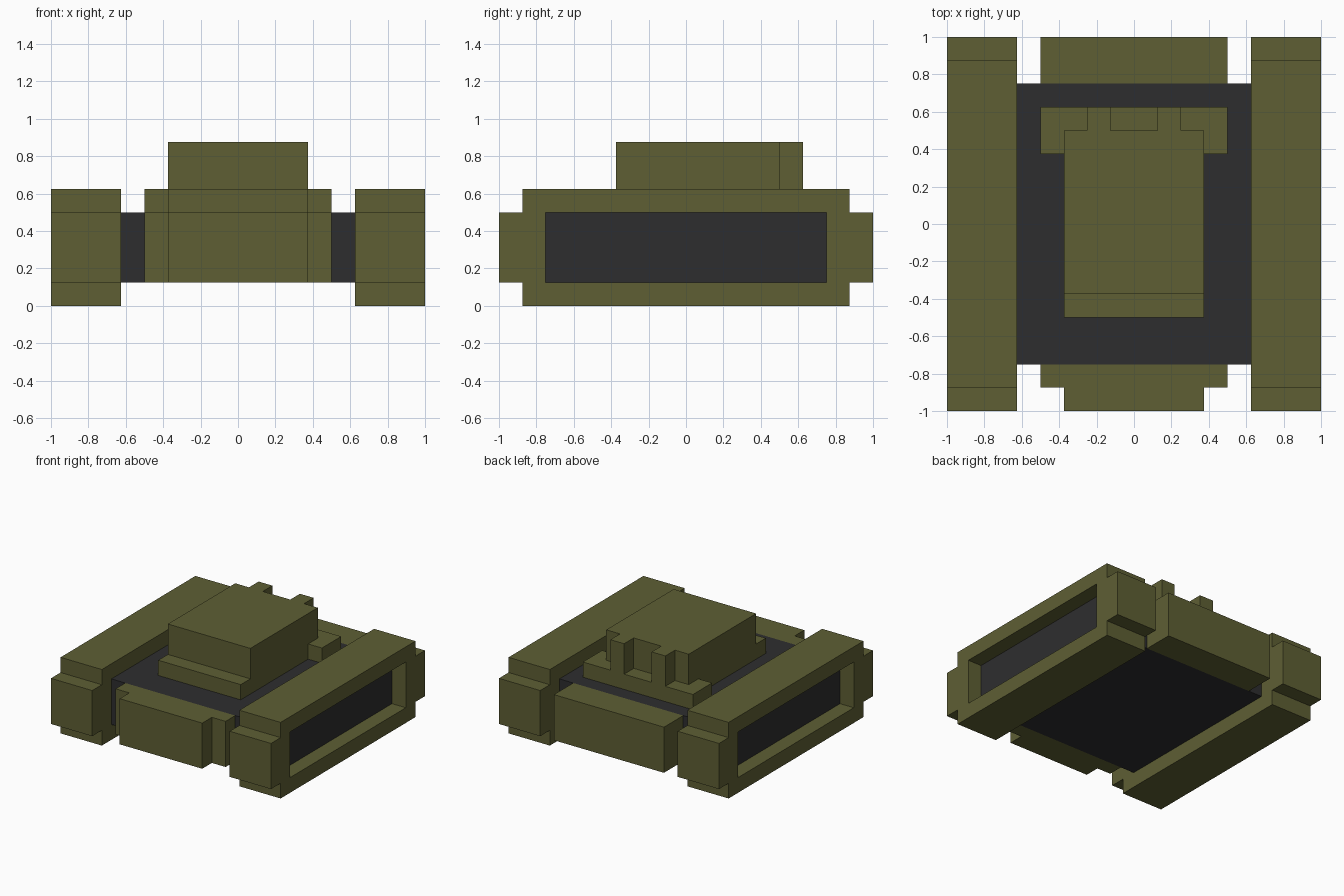
import bpy, bmesh
from mathutils import Vector

if "Cube" in bpy.data.objects:
    bpy.data.objects.remove(bpy.data.objects["Cube"], do_unlink=True)


def material(name, colour):
    m = bpy.data.materials.new(name)
    m.use_nodes = True
    m.diffuse_color = colour
    bsdf = m.node_tree.nodes["Principled BSDF"]
    bsdf.inputs["Base Color"].default_value = colour
    bsdf.inputs["Roughness"].default_value = 0.9
    return m


OLIVE = material("olive armour", (0.112, 0.114, 0.034, 1))
DARK = material("dark grey hull", (0.027, 0.027, 0.028, 1))


def extrude_object(name, polygons, offset, mat):
    """Extrude flat polygons that share corners into one closed solid."""
    bm = bmesh.new()
    verts = {}
    faces = []
    for poly in polygons:
        for p in poly:
            if p not in verts:
                verts[p] = bm.verts.new(p)
        faces.append(bm.faces.new([verts[p] for p in poly]))
    ext = bmesh.ops.extrude_face_region(bm, geom=faces, use_keep_orig=True)
    moved = [g for g in ext["geom"] if isinstance(g, bmesh.types.BMVert)]
    bmesh.ops.translate(bm, verts=moved, vec=Vector(offset))
    bmesh.ops.recalc_face_normals(bm, faces=bm.faces)
    me = bpy.data.meshes.new(name)
    bm.to_mesh(me)
    bm.free()
    me.materials.append(mat)
    ob = bpy.data.objects.new(name, me)
    bpy.context.collection.objects.link(ob)
    return ob


def plan_part(name, half_outline, z0, z1, mat):
    """Mirror a right-hand plan outline in x and raise it from z0 to z1."""
    outline = half_outline + [(-x, y) for x, y in reversed(half_outline)]
    return extrude_object(name, [[(x, y, z0) for x, y in outline]],
                          (0, 0, z1 - z0), mat)


# Dark central hull, reaching into the side pods behind their openings
plan_part("hull", [(0.875, -0.75), (0.875, 0.75)], 0.125, 0.5, DARK)

# Stepped front plate and plain rear plate
plan_part("front_plate", [(0.375, -1), (0.375, -0.875), (0.5, -0.875),
                          (0.5, -0.75)], 0.125, 0.5, OLIVE)
plan_part("rear_plate", [(0.5, 0.75), (0.5, 1)], 0.125, 0.5, OLIVE)

# Low turret base, wider at the rear
plan_part("turret_base", [(0.375, -0.5), (0.375, 0.375), (0.5, 0.375),
                          (0.5, 0.625)], 0.5, 0.625, OLIVE)

# Turret block with two rear fins
plan_part("turret", [(0.375, -0.375), (0.375, 0.5), (0.25, 0.5), (0.25, 0.625),
                     (0.125, 0.625), (0.125, 0.5)], 0.625, 0.875, OLIVE)

# Side pods: notched frames around a long opening
YS = [-1, -0.875, -0.75, 0.75, 0.875, 1]
ZS = [0, 0.125, 0.5, 0.625]
for side, x0 in (("left", 0.625), ("right", -1)):
    cells = []
    for i in range(5):
        for k in range(3):
            notch = i in (0, 4) and k in (0, 2)
            opening = (i, k) == (2, 1)
            if not (notch or opening):
                cells.append([(x0, YS[i], ZS[k]), (x0, YS[i + 1], ZS[k]),
                              (x0, YS[i + 1], ZS[k + 1]), (x0, YS[i], ZS[k + 1])])
    extrude_object(side + "_pod", cells, (0.375, 0, 0), OLIVE)
